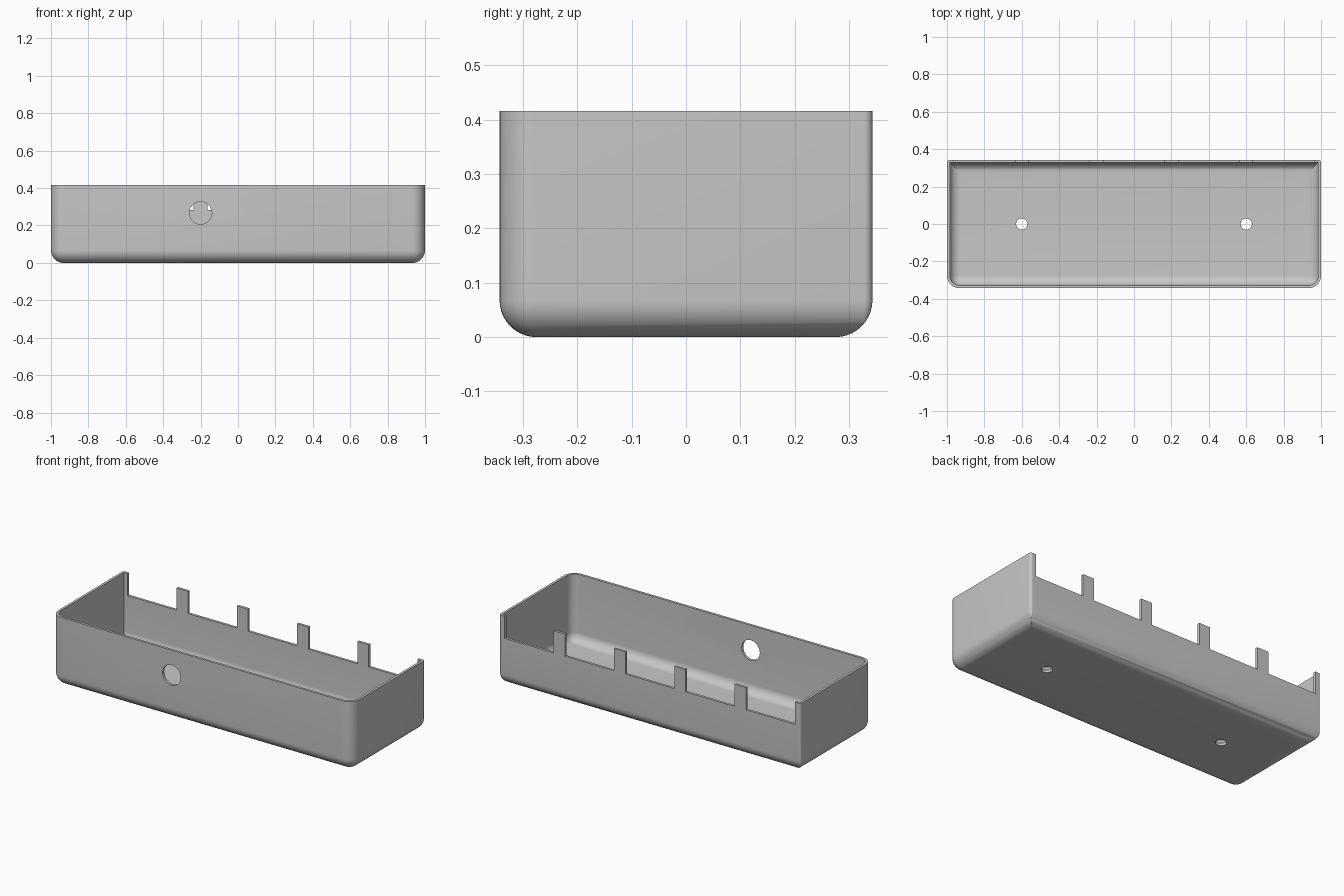
import bpy, bmesh, math
from mathutils import Matrix

HX, HY, H = 1.0, 0.343, 0.416      # half length, half depth, height
WALL, R, BACK_R = 0.015, 0.068, 0.015
SILL = 0.283
STEPS = 10

cube = bpy.data.objects.get("Cube")
if cube:
    bpy.data.objects.remove(cube)

grey = bpy.data.materials.new("plain grey")
grey.use_nodes = True
colour = (0.57, 0.57, 0.57, 1)
grey.diffuse_color = colour
grey.node_tree.nodes["Principled BSDF"].inputs["Base Color"].default_value = colour


def make_object(name, bm):
    mesh = bpy.data.meshes.new(name)
    bm.to_mesh(mesh)
    bm.free()
    obj = bpy.data.objects.new(name, mesh)
    bpy.context.collection.objects.link(obj)
    mesh.materials.append(grey)
    return obj


def outline(bm, inset, z):
    """Rectangle with wide front corners and tight back corners."""
    ring = []
    corners = [(1, 1, BACK_R), (-1, 1, BACK_R), (-1, -1, R), (1, -1, R)]
    for i, (sx, sy, radius) in enumerate(corners):
        r = max(radius - inset, 0)
        for k in range(STEPS + 1):
            a = math.pi / 2 * (i + k / STEPS)
            ring.append(bm.verts.new((sx * (HX - inset - r) + r * math.cos(a),
                                      sy * (HY - inset - r) + r * math.sin(a), z)))
    return ring


def rounded_bottom(inset):
    """Inset and height pairs from the floor up to the rim."""
    r = R - inset
    arc = [math.pi / 2 * k / STEPS for k in range(STEPS + 1)]
    levels = [(R - r * math.sin(a), R - r * math.cos(a)) for a in arc]
    return levels + [(inset, H)]


# Hollow tray: outside skin, rim, inside skin and floor
bm = bmesh.new()
levels = rounded_bottom(0) + rounded_bottom(WALL)[::-1]
rings = [outline(bm, inset, z) for inset, z in levels]
for low, high in zip(rings, rings[1:]):
    for i in range(len(low)):
        j = (i + 1) % len(low)
        bm.faces.new((low[i], low[j], high[j], high[i]))
bm.faces.new(rings[0][::-1])
bm.faces.new(rings[-1])
bmesh.ops.remove_doubles(bm, verts=bm.verts, dist=0.00005)
bmesh.ops.recalc_face_normals(bm, faces=bm.faces)
tray = make_object("tray", bm)


def cut(bm):
    """Subtract a solid from the tray and discard it."""
    cutter = make_object("cutter", bm)
    cutter.hide_render = True
    mod = tray.modifiers.new("cut", 'BOOLEAN')
    mod.operation, mod.solver, mod.object = 'DIFFERENCE', 'EXACT', cutter
    bpy.context.view_layer.objects.active = tray
    bpy.ops.object.modifier_apply(modifier=mod.name)
    bpy.data.objects.remove(cutter)


def drill(radius, matrix):
    bm = bmesh.new()
    bmesh.ops.create_cone(bm, cap_ends=True, segments=40, radius1=radius,
                          radius2=radius, depth=0.14, matrix=matrix)
    cut(bm)


# Five open notches in the back wall leave four posts and two corner tabs
for i in range(-2, 3):
    bm = bmesh.new()
    bmesh.ops.create_cube(bm, size=1, matrix=Matrix.Translation((0.4 * i, HY, SILL + 0.1))
                          @ Matrix.Diagonal((0.325, 0.08, 0.2, 1)))
    cut(bm)

# Round cable hole in the front wall
drill(0.06, Matrix.Translation((-0.2, -HY, 0.267)) @ Matrix.Rotation(math.pi / 2, 4, 'X'))

# Two screw holes in the floor
for x in (-0.6, 0.6):
    drill(0.03, Matrix.Translation((x, 0, 0)))

bpy.ops.object.select_all(action='DESELECT')
tray.select_set(True)
bpy.context.view_layer.objects.active = tray
bpy.ops.object.shade_smooth_by_angle(angle=math.radians(30))
